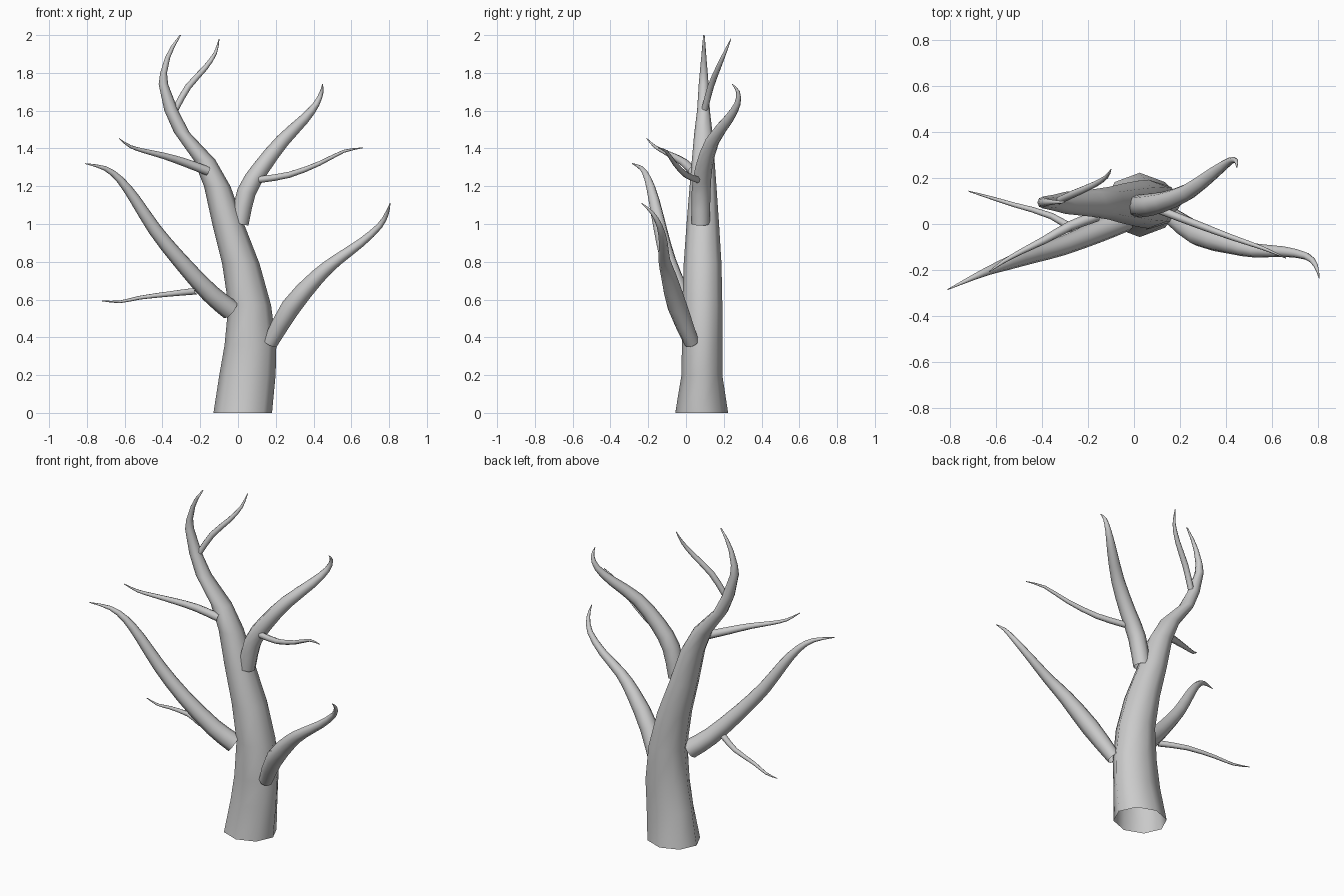
import bpy, bmesh, math
from mathutils import Vector

SIDES = 8


def skin(name, rings):
    """Join a list of vertex rings into a smooth open tube, closed at the tip."""
    bm = bmesh.new()
    vs = [[bm.verts.new(p) for p in ring] for ring in rings]
    for a, b in zip(vs, vs[1:]):
        for i in range(SIDES):
            j = (i + 1) % SIDES
            bm.faces.new((a[i], a[j], b[j], b[i]))
    bm.faces.new(vs[-1])
    for f in bm.faces:
        f.smooth = True
    me = bpy.data.meshes.new(name)
    bm.to_mesh(me)
    bm.free()
    ob = bpy.data.objects.new(name, me)
    bpy.context.collection.objects.link(ob)
    return ob


def spline(pts, steps=2):
    """Catmull-Rom refinement of (x, y, z, radius) points."""
    p = [Vector(q) for q in pts]
    p = [2 * p[0] - p[1]] + p + [2 * p[-1] - p[-2]]
    out = []
    for a, b, c, d in zip(p, p[1:], p[2:], p[3:]):
        for k in range(steps):
            t = k / steps
            out.append(0.5 * (2 * b + (c - a) * t + (2 * a - 5 * b + 4 * c - d) * t * t
                              + (3 * b - a - 3 * c + d) * t ** 3))
    return out + [p[-2]]


def branch(name, pts):
    """Tapered tube whose rings stand square to the path."""
    path = spline(pts)
    pos = [q.to_3d() for q in path]
    rings, side = [], Vector((0, 1, 0))
    for i, c in enumerate(pos):
        t = (pos[min(i + 1, len(pos) - 1)] - pos[max(i - 1, 0)]).normalized()
        side = (side - t * side.dot(t)).normalized()
        up = t.cross(side)
        r = max(path[i][3], 0.002)
        rings.append([c + r * (math.cos(a) * side + math.sin(a) * up)
                      for a in (2 * math.pi * k / SIDES for k in range(SIDES))])
    return skin(name, rings)


# Trunk: level rings given as centre x, z, half width, half depth
trunk = [(.025, 0, .155, .14), (.05, .2, .149, .108), (.066, .36, .137, .107),
         (.062, .57, .113, .106), (.015, .79, .099, .1), (-.052, 1.0, .084, .086),
         (-.11, 1.2, .07, .071), (-.178, 1.34, .058, .06), (-.298, 1.485, .041, .048),
         (-.353, 1.6, .037, .034), (-.395, 1.74, .025, .026), (-.394, 1.8, .018, .021),
         (-.373, 1.88, .014, .014), (-.345, 1.94, .011, .009), (-.305, 2.0, .004, .004)]
skin("trunk", [[(x + rx * math.cos(a), .083 + .012 * z / 2 + ry * math.sin(a), z)
                for a in (2 * math.pi * k / SIDES for k in range(SIDES))]
               for x, z, rx, ry in trunk])

# Main branches
branch("lower_right_branch", [
    (.17, .03, .37, .04), (.28, -.045, .56, .052), (.42, -.09, .72, .041),
    (.525, -.115, .81, .031), (.65, -.12, .90, .023), (.75, -.14, .99, .016),
    (.79, -.18, 1.06, .01), (.805, -.235, 1.11, .002)])
branch("lower_left_branch", [
    (-.04, .02, .545, .055), (-.15, -.03, .635, .05), (-.31, -.095, .81, .042),
    (-.44, -.135, .97, .036), (-.545, -.17, 1.13, .029), (-.625, -.2, 1.235, .02),
    (-.705, -.235, 1.295, .012), (-.81, -.285, 1.32, .002)])
branch("upper_right_branch", [
    (.008, .078, 1.0, .048), (.045, .08, 1.17, .05), (.125, .095, 1.30, .045),
    (.235, .14, 1.44, .037), (.35, .225, 1.555, .027), (.415, .272, 1.635, .017),
    (.443, .275, 1.70, .01), (.447, .245, 1.74, .002)])

# Thin twigs
branch("lower_left_twig", [
    (-.22, -.05, .645, .018), (-.36, .035, .63, .014), (-.52, .083, .61, .01),
    (-.625, .115, .588, .007), (-.72, .143, .593, .002)])
branch("upper_left_twig", [
    (-.16, .035, 1.28, .024), (-.28, -.01, 1.325, .022), (-.39, -.07, 1.36, .017),
    (-.49, -.12, 1.385, .012), (-.57, -.165, 1.41, .008), (-.63, -.208, 1.453, .002)])
branch("upper_right_twig", [
    (.115, .06, 1.235, .018), (.27, 0, 1.26, .016), (.43, -.06, 1.32, .012),
    (.56, -.105, 1.385, .008), (.66, -.148, 1.403, .002)])
branch("top_twig", [
    (-.33, .1, 1.61, .017), (-.265, .13, 1.725, .017), (-.175, .17, 1.825, .014),
    (-.12, .205, 1.905, .009), (-.10, .238, 1.98, .002)])
